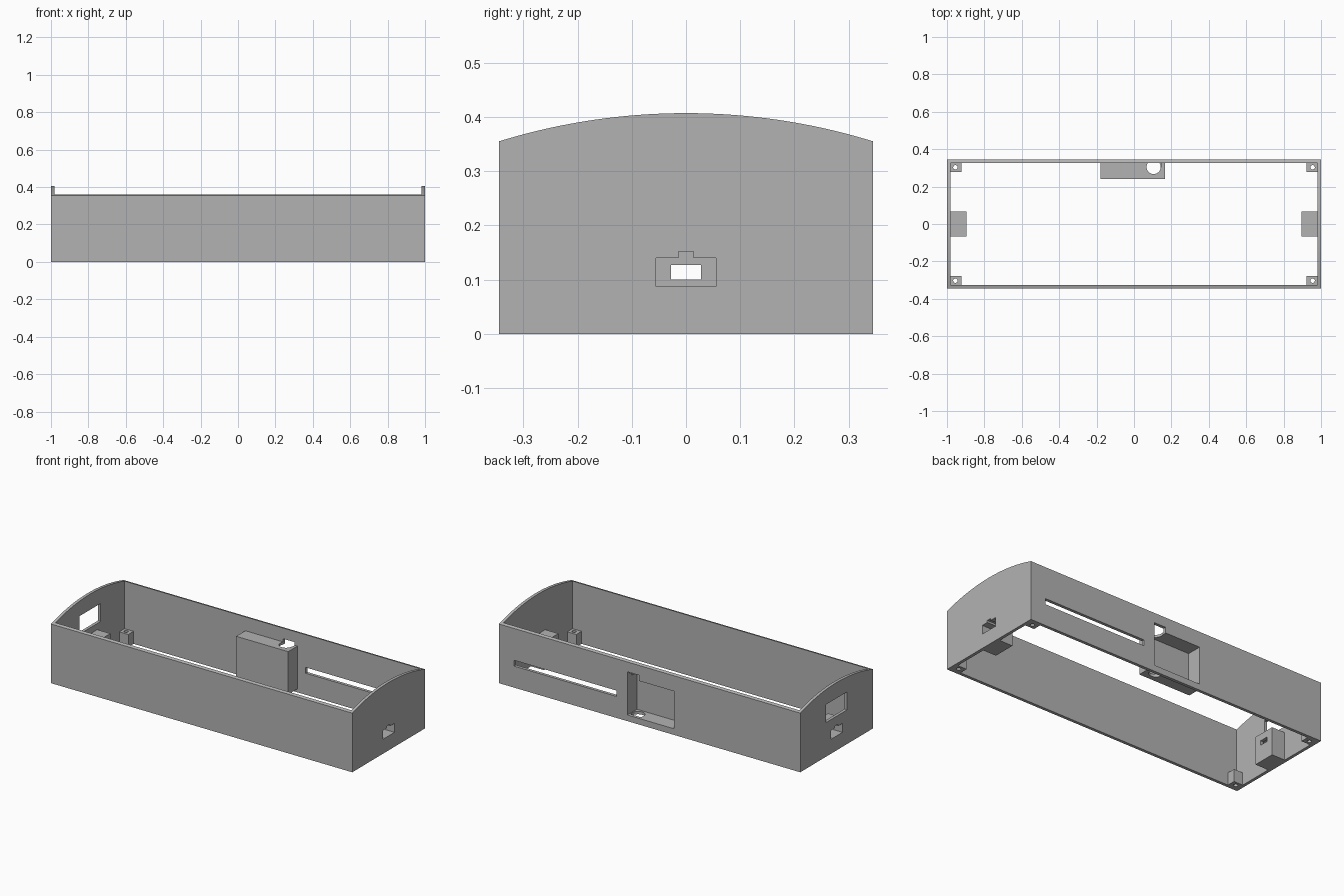
import bpy, bmesh, math
from mathutils import Vector

if "Cube" in bpy.data.objects:
    bpy.data.objects.remove(bpy.data.objects["Cube"])

grey = bpy.data.materials.new("plain grey")
grey.diffuse_color = (0.45, 0.45, 0.45, 1)
grey.use_nodes = True
grey.node_tree.nodes["Principled BSDF"].inputs["Base Color"].default_value = grey.diffuse_color


def make(name, bm):
    bmesh.ops.recalc_face_normals(bm, faces=bm.faces)
    me = bpy.data.meshes.new(name)
    bm.to_mesh(me)
    bm.free()
    me.materials.append(grey)
    ob = bpy.data.objects.new(name, me)
    bpy.context.collection.objects.link(ob)
    return ob


def box(name, x, y, z):
    """Box from (min, max) pairs, in any order."""
    bm = bmesh.new()
    bmesh.ops.create_cube(bm, size=1)
    for v in bm.verts:
        v.co = Vector([(r[0] + r[1]) / 2 + c * abs(r[1] - r[0])
                       for c, r in zip(v.co, (x, y, z))])
    return make(name, bm)


def rod(name, x, y, z, r, sides=32):
    bm = bmesh.new()
    bmesh.ops.create_cone(bm, cap_ends=True, segments=sides, radius1=r,
                          radius2=r, depth=z[1] - z[0])
    bmesh.ops.translate(bm, verts=bm.verts, vec=(x, y, (z[0] + z[1]) / 2))
    return make(name, bm)


def cut(ob, cutters):
    for c in cutters:
        c.hide_render = True
        m = ob.modifiers.new("cut", 'BOOLEAN')
        m.operation, m.solver, m.object = 'DIFFERENCE', 'EXACT', c
        bpy.context.view_layer.objects.active = ob
        bpy.ops.object.modifier_apply(modifier=m.name)


W, D, T = 1.0, 0.345, 0.018          # half width, half depth, wall thickness
LOW, HIGH = 0.355, 0.407             # side and crown heights

# Arched shell: end profile extruded along x
rise = HIGH - LOW
R = (D * D + rise * rise) / (2 * rise)
profile = [(-D, 0), (D, 0)]
for i in range(33):
    y = D - 2 * D * i / 32
    profile.append((y, HIGH - R + math.sqrt(R * R - y * y)))
bm = bmesh.new()
face = bm.faces.new([bm.verts.new((-W, y, z)) for y, z in profile])
ext = bmesh.ops.extrude_face_region(bm, geom=[face])
bmesh.ops.translate(bm, vec=(2 * W, 0, 0),
                    verts=[g for g in ext["geom"] if isinstance(g, bmesh.types.BMVert)])
shell = make("enclosure_shell", bm)

# Cutters for the interior, left window, rear slot
cutters = [
    box("interior_cutter", (-W + T, W - T), (-D + T, D - T), (-1, 1)),
    box("window_cutter", (-1.1, -0.95), (-0.1, 0.1), (0.205, 0.313)),
    box("slot_cutter", (0.22, 0.9), (0.3, 0.4), (0.129, 0.164)),
]
# Rear pocket, with a taller channel at one side and a round vertical hole
pocket_cutters = [
    box("pocket_cutter", (-0.163, 0.147), (0.255, 0.4), (0.037, 0.262)),
    box("channel_cutter", (0.071, 0.147), (0.305, 0.4), (0.037, 0.296)),
]
pocket_hole = rod("pocket_hole_cutter", 0.105, 0.305, (-0.1, 0.32), 0.038)

# Port cutters at both ends: stepped recess, key notch, through opening
port_cutters = {}
for s in (-1, 1):
    port_cutters[s] = [
        box("port_recess_cutter", (s * 0.915, s * 1.1), (-0.055, 0.055), (0.087, 0.14)),
        box("port_key_cutter", (s * 0.915, s * 1.1), (-0.014, 0.014), (0.13, 0.152)),
        box("port_opening_cutter", (s * 0.85, s * 1.1), (-0.028, 0.028), (0.1, 0.127)),
    ]
cut(shell, cutters + pocket_cutters + port_cutters[-1] + port_cutters[1])

# Housing behind the rear pocket
housing = box("pocket_housing", (-0.18, 0.165), (0.24, D - T), (0.02, 0.277))
cut(housing, pocket_cutters + [pocket_hole])

# Port housings and drilled corner posts
helpers = cutters + pocket_cutters + [pocket_hole]
for s, side in ((-1, "left"), (1, "right")):
    ph = box(side + "_port_housing", (s * 0.895, s * (W - T)), (-0.068, 0.068), (0, 0.168))
    cut(ph, port_cutters[s])
    helpers += port_cutters[s]
    for t, end in ((-1, "front"), (1, "back")):
        post = box(f"{end}_{side}_post", (s * 0.922, s * (W - T)),
                   (t * 0.277, t * (D - T)), (0, 0.075))
        drill = rod("post_drill_cutter", s * 0.955, t * 0.303, (-0.1, 0.2), 0.012, 16)
        cut(post, [drill])
        helpers.append(drill)

# Remove the helper solids
for h in helpers:
    bpy.data.objects.remove(h)
